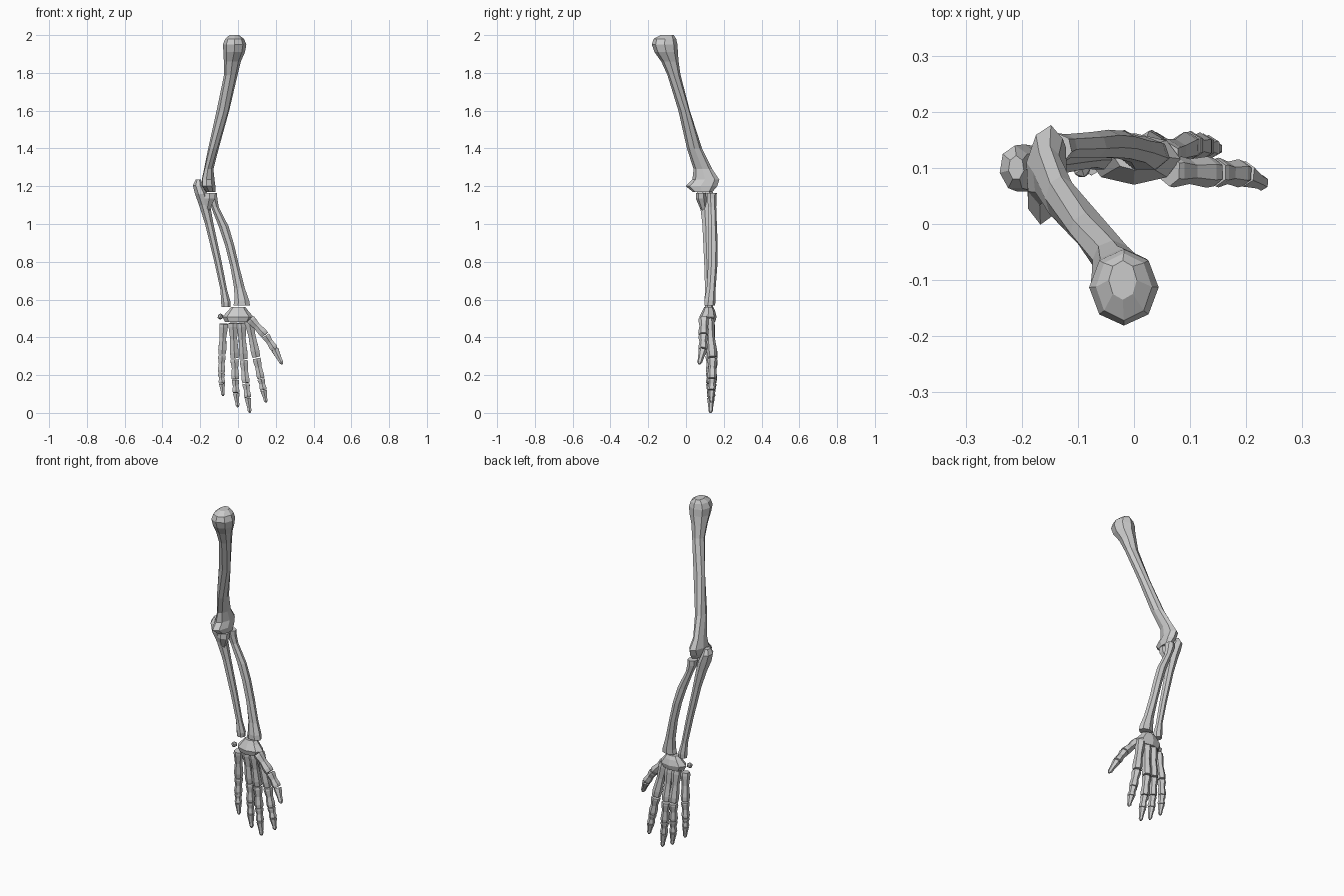
import bpy, bmesh, math
from mathutils import Vector


def loft(name, rings, sides=7, axis=(0, 0, -1)):
    """Skin a flat-faced tube over rings (x, y, z, rx, ry, turn), seen along axis."""
    d = Vector(axis).normalized()
    depth = Vector((0, 1, 0))
    depth = (depth - d * depth.dot(d)).normalized()
    side = depth.cross(-d).normalized()
    bm = bmesh.new()
    loops = []
    for r in rings:
        c, turn = Vector(r[:3]), (r[5] if len(r) > 5 else 0)
        loop = []
        for i in range(sides):
            a = 2 * math.pi * i / sides + math.pi / 2
            u, v = r[3] * math.cos(a), r[4] * math.sin(a)
            ct, st = math.cos(turn), math.sin(turn)
            loop.append(bm.verts.new(c + side * (u * ct - v * st) + depth * (u * st + v * ct)))
        loops.append(loop)
    for p, q in zip(loops, loops[1:]):
        for i in range(sides):
            j = (i + 1) % sides
            bm.faces.new((p[i], p[j], q[j], q[i]))
    bm.faces.new(loops[0])
    bm.faces.new(loops[-1])
    bmesh.ops.recalc_face_normals(bm, faces=bm.faces)
    me = bpy.data.meshes.new(name)
    bm.to_mesh(me)
    bm.free()
    ob = bpy.data.objects.new(name, me)
    bpy.context.collection.objects.link(ob)
    return ob


def digit(name, points, rad):
    """A chain of small waisted bones, one per pair of points."""
    last = len(points) - 2
    for k in range(last + 1):
        a, b = Vector(points[k]), Vector(points[k + 1])
        r = rad * (1 - 0.1 * k)
        if k == last:
            profile = [(0.03, 1), (0.25, 0.85), (0.65, 0.6), (0.85, 0.6), (1, 0.25)]
        else:
            profile = [(0.02, 0.95), (0.12, 1), (0.45, 0.76), (0.82, 0.95), (0.97, 0.85)]
        rings = [(*a.lerp(b, t), r * s, r * s * 1.05) for t, s in profile]
        loft(f"{name}_bone_{k + 1}", rings, 6, b - a)


# Upper arm: rounded head, slim shaft, wide elbow hinge
loft("upper_arm_bone", [
    (-0.02, -0.10, 2.00, 0.025, 0.035),
    (-0.018, -0.112, 1.98, 0.050, 0.060),
    (-0.018, -0.113, 1.95, 0.062, 0.068),
    (-0.020, -0.105, 1.91, 0.057, 0.062),
    (-0.030, -0.085, 1.86, 0.045, 0.046),
    (-0.038, -0.064, 1.79, 0.036, 0.035),
    (-0.080, -0.010, 1.60, 0.034, 0.031, 0.2),
    (-0.130, 0.045, 1.40, 0.028, 0.040),
    (-0.155, 0.090, 1.29, 0.025, 0.050, -0.1),
    (-0.158, 0.105, 1.235, 0.034, 0.072, -0.14),
    (-0.155, 0.082, 1.200, 0.036, 0.084, -0.14),
    (-0.145, 0.088, 1.170, 0.025, 0.052, -0.14)], 8)

# Ulna with the elbow knob on top
loft("ulna", [
    (-0.210, 0.100, 1.235, 0.014, 0.022),
    (-0.212, 0.100, 1.205, 0.028, 0.040),
    (-0.195, 0.098, 1.160, 0.034, 0.044),
    (-0.177, 0.105, 1.100, 0.030, 0.034),
    (-0.152, 0.110, 1.000, 0.023, 0.026),
    (-0.106, 0.115, 0.800, 0.020, 0.021),
    (-0.075, 0.118, 0.650, 0.018, 0.019),
    (-0.064, 0.120, 0.585, 0.026, 0.025),
    (-0.064, 0.120, 0.560, 0.024, 0.022)])
loft("ulna_notch", [
    (-0.150, 0.080, 1.165, 0.035, 0.026),
    (-0.152, 0.080, 1.135, 0.034, 0.028),
    (-0.165, 0.095, 1.070, 0.015, 0.015)], 6)

# Radius bowing outward, flared at the wrist
loft("radius", [
    (-0.138, 0.135, 1.165, 0.028, 0.028),
    (-0.136, 0.135, 1.135, 0.027, 0.027),
    (-0.122, 0.138, 1.090, 0.021, 0.022),
    (-0.075, 0.140, 0.985, 0.027, 0.024),
    (-0.045, 0.142, 0.890, 0.025, 0.026),
    (-0.018, 0.140, 0.780, 0.024, 0.026),
    (0.008, 0.132, 0.660, 0.029, 0.025),
    (0.020, 0.125, 0.595, 0.040, 0.031),
    (0.020, 0.124, 0.568, 0.045, 0.030)])

# Wrist block and the small loose wrist bone
loft("wrist_bones", [
    (0.002, 0.120, 0.560, 0.038, 0.024),
    (0.000, 0.120, 0.540, 0.054, 0.034),
    (0.000, 0.116, 0.508, 0.083, 0.046),
    (-0.002, 0.116, 0.480, 0.066, 0.038)], 8)
bpy.ops.mesh.primitive_ico_sphere_add(subdivisions=1, radius=0.017, location=(-0.093, 0.098, 0.51))
bpy.context.object.name = "small_wrist_bone"

# Fingers, from the palm to the tip
digits = {
    "little_finger": [(-0.075, 0.112, 0.475), (-0.085, 0.128, 0.305), (-0.088, 0.128, 0.21),
                      (-0.085, 0.125, 0.155), (-0.079, 0.122, 0.09)],
    "ring_finger": [(-0.027, 0.122, 0.480), (-0.018, 0.142, 0.285), (-0.014, 0.138, 0.175),
                    (-0.010, 0.133, 0.105), (-0.001, 0.130, 0.03)],
    "middle_finger": [(0.016, 0.122, 0.480), (0.030, 0.142, 0.280), (0.042, 0.138, 0.155),
                      (0.052, 0.132, 0.080), (0.063, 0.130, 0.0)],
    "index_finger": [(0.055, 0.120, 0.500), (0.098, 0.140, 0.290), (0.122, 0.138, 0.180),
                     (0.135, 0.136, 0.120), (0.149, 0.134, 0.055)],
    "thumb": [(0.062, 0.095, 0.500), (0.145, 0.092, 0.410), (0.195, 0.090, 0.335),
              (0.234, 0.070, 0.258)],
}
for name, pts in digits.items():
    digit(name, pts, 0.028 if name != "little_finger" else 0.026)
